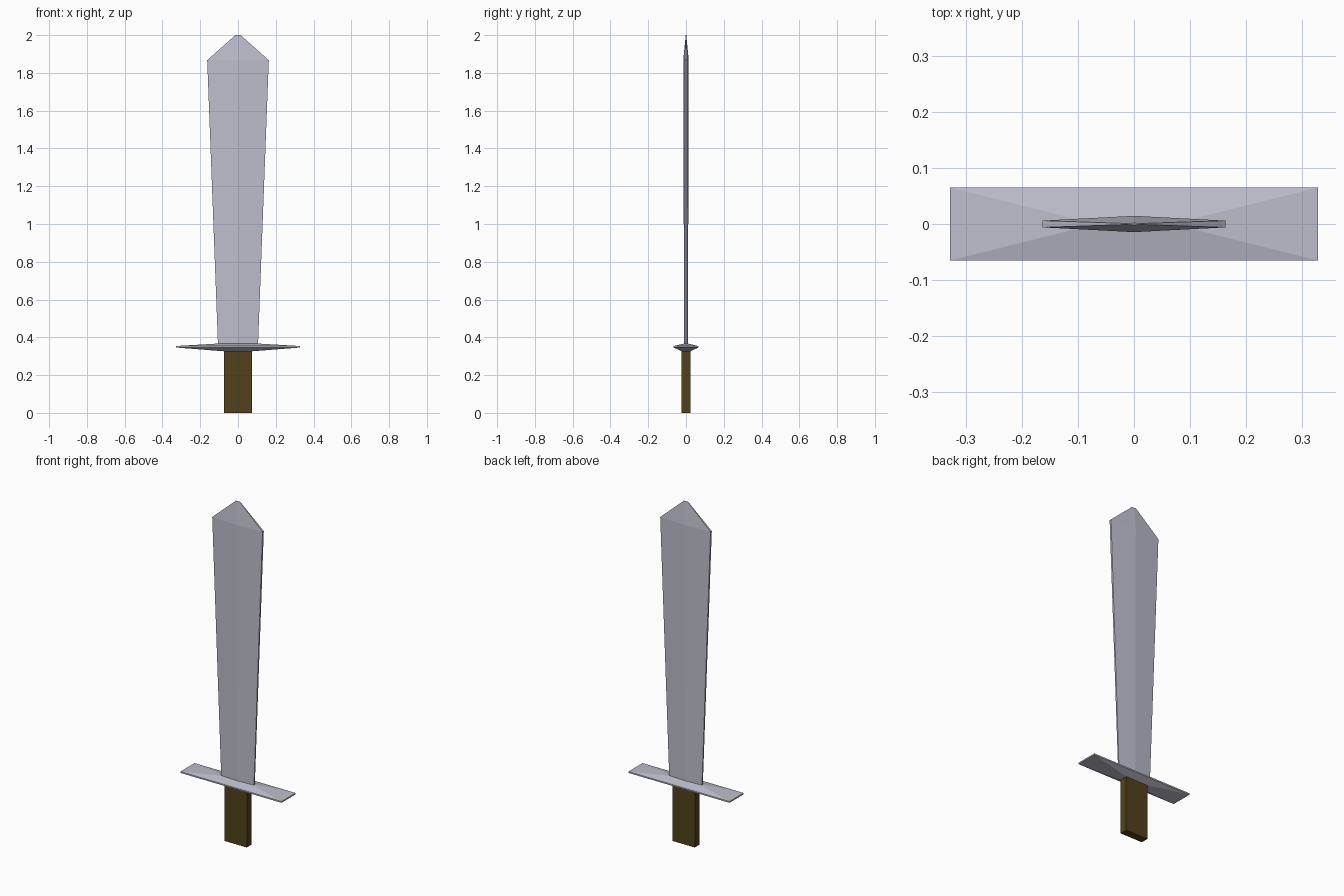
import bpy, bmesh

if "Cube" in bpy.data.objects:
    bpy.data.objects.remove(bpy.data.objects["Cube"])


def material(name, rgb):
    mat = bpy.data.materials.new(name)
    mat.diffuse_color = (*rgb, 1)
    mat.use_nodes = True
    mat.node_tree.nodes["Principled BSDF"].inputs["Base Color"].default_value = mat.diffuse_color
    return mat


def loft(name, rings, mat):
    """Skin equal-length rings of points from bottom to top and cap both ends."""
    bm = bmesh.new()
    loops = [[bm.verts.new(p) for p in ring] for ring in rings]
    n = len(loops[0])
    for lo, hi in zip(loops, loops[1:]):
        for i in range(n):
            j = (i + 1) % n
            bm.faces.new((lo[i], lo[j], hi[j], hi[i]))
    bm.faces.new(loops[0][::-1])
    bm.faces.new(loops[-1])
    bmesh.ops.recalc_face_normals(bm, faces=bm.faces)
    mesh = bpy.data.meshes.new(name)
    bm.to_mesh(mesh)
    bm.free()
    mesh.materials.append(mat)
    obj = bpy.data.objects.new(name, mesh)
    bpy.context.collection.objects.link(obj)
    return obj


def rect(x, y, z):
    return [(-x, -y, z), (x, -y, z), (x, y, z), (-x, y, z)]


def hexagon(x, edge, ridge, z):
    return [(-x, -edge, z), (0, -ridge, z), (x, -edge, z),
            (x, edge, z), (0, ridge, z), (-x, edge, z)]


steel = material("steel", (0.52, 0.52, 0.61))
wood = material("wood", (0.085, 0.053, 0.011))

# Grip
loft("grip", [rect(0.073, 0.023, 0), rect(0.073, 0.023, 0.33)], wood)

# Crossguard: thin rectangular rim, tapering to the grip and the blade
loft("crossguard", [rect(0.073, 0.023, 0.326), rect(0.328, 0.065, 0.346),
                    rect(0.328, 0.065, 0.354), rect(0.108, 0.01, 0.367)], steel)

# Blade: flaring hexagonal section with a central ridge and a short point
loft("blade", [hexagon(0.106, 0.004, 0.010, 0.36),
               hexagon(0.163, 0.006, 0.0145, 1.867),
               hexagon(0.014, 0.001, 0.0015, 2.0)], steel)
